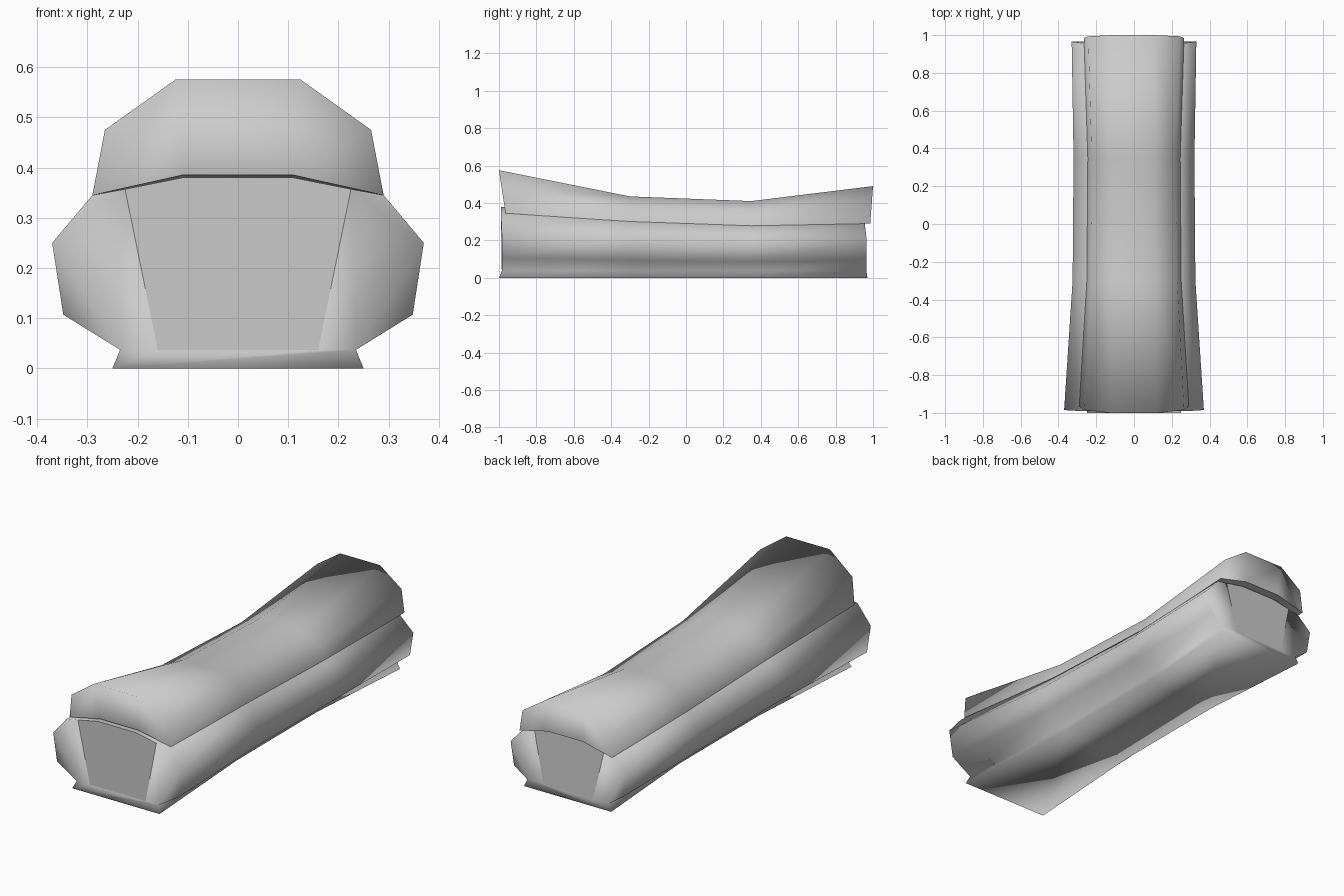
import bpy, bmesh

if "Cube" in bpy.data.objects:
    bpy.data.objects.remove(bpy.data.objects["Cube"], do_unlink=True)

grey = bpy.data.materials.new("plain_grey")
grey.use_nodes = True
grey.diffuse_color = (0.6, 0.6, 0.6, 1)
grey.node_tree.nodes["Principled BSDF"].inputs["Base Color"].default_value = (0.6, 0.6, 0.6, 1)


def mirrored(half):
    """Close a right-hand half section with its mirror image."""
    return half + [(-x, y, z) for x, y, z in reversed(half)]


def loft(bm, sections):
    """Skin closed rings of points and return the vertex rings."""
    rings = [[bm.verts.new(p) for p in s] for s in sections]
    for a, b in zip(rings, rings[1:]):
        for i in range(len(a)):
            j = (i + 1) % len(a)
            bm.faces.new((a[i], a[j], b[j], b[i]))
    return rings


def finish(bm, name, sharp_faces):
    """Smooth everything, keeping the borders of the given faces crisp."""
    bmesh.ops.recalc_face_normals(bm, faces=bm.faces)
    for f in bm.faces:
        f.smooth = True
    for e in bm.edges:
        inside = sum(f in sharp_faces for f in e.link_faces)
        if inside == 1:
            e.smooth = False
    mesh = bpy.data.meshes.new(name)
    bm.to_mesh(mesh)
    bm.free()
    mesh.materials.append(grey)
    bpy.context.collection.objects.link(bpy.data.objects.new(name, mesh))


# Lower body: bulging flanks on a small flared foot
def body_section(y_foot, y_mid, y_top, foot, bulge, height):
    k, h = bulge / 0.37, height / 0.345
    return mirrored([
        (foot, y_foot, 0),
        (foot * 0.94, y_mid, 0.037),
        (0.348 * k, y_mid, 0.107 * h),
        (bulge, y_mid, 0.25 * h),
        (0.29 * k, y_top, height),
        (0.225 * k, y_top, 0.357 * h),
        (0.11 * k, y_top, 0.38 * h)])


bm = bmesh.new()
rings = loft(bm, [
    body_section(-1, -0.985, -0.99, 0.25, 0.37, 0.345),
    body_section(-0.3, -0.3, -0.3, 0.205, 0.325, 0.3),
    body_section(0.35, 0.35, 0.35, 0.205, 0.32, 0.277),
    body_section(0.97, 0.965, 0.955, 0.25, 0.33, 0.29)])

# End caps: side cheeks, a sill and a crisp central panel
panels = []
for r in (rings[0], rings[-1]):
    corner_x = r[5].co.x * 0.71
    right = bm.verts.new((corner_x, r[1].co.y, 0.037))
    left = bm.verts.new((-corner_x, r[1].co.y, 0.037))
    bm.faces.new([right] + r[1:6])
    bm.faces.new([left] + r[8:13])
    bm.faces.new((r[0], r[1], right, left, r[12], r[13]))
    panels.append(bm.faces.new([right] + r[5:9] + [left]))
finish(bm, "lower_body", panels)


# Upper cover: chamfered saddle that rises toward both ends
def cover_section(y_low, y_high, width, low, high):
    def y_at(t):
        return y_low + (y_high - y_low) * t
    return mirrored([
        (width * 0.38, y_at(0.17), low + 0.04),
        (width, y_low, low),
        (width * 0.914, y_at(0.565), low + (high - low) * 0.565),
        (width * 0.43, y_high, high)])


bm = bmesh.new()
rings = loft(bm, [
    cover_section(-0.965, -1, 0.29, 0.345, 0.575),
    cover_section(-0.3, -0.3, 0.25, 0.3, 0.435),
    cover_section(0.35, 0.35, 0.245, 0.277, 0.41),
    cover_section(0.985, 1, 0.265, 0.29, 0.49)])
underside = set()
for f in bm.faces:
    for a, b in ((0, 1), (6, 7), (7, 0)):
        if all(r[a] in f.verts and r[b] in f.verts for r in rings if r[a] in f.verts or r[b] in f.verts) \
                and any(r[a] in f.verts for r in rings):
            underside.add(f)
for r in (rings[0], rings[-1]):
    bm.faces.new((r[0], r[1], r[2], r[3]))
    bm.faces.new((r[0], r[3], r[4], r[7]))
    bm.faces.new((r[4], r[5], r[6], r[7]))
finish(bm, "upper_cover", underside)
